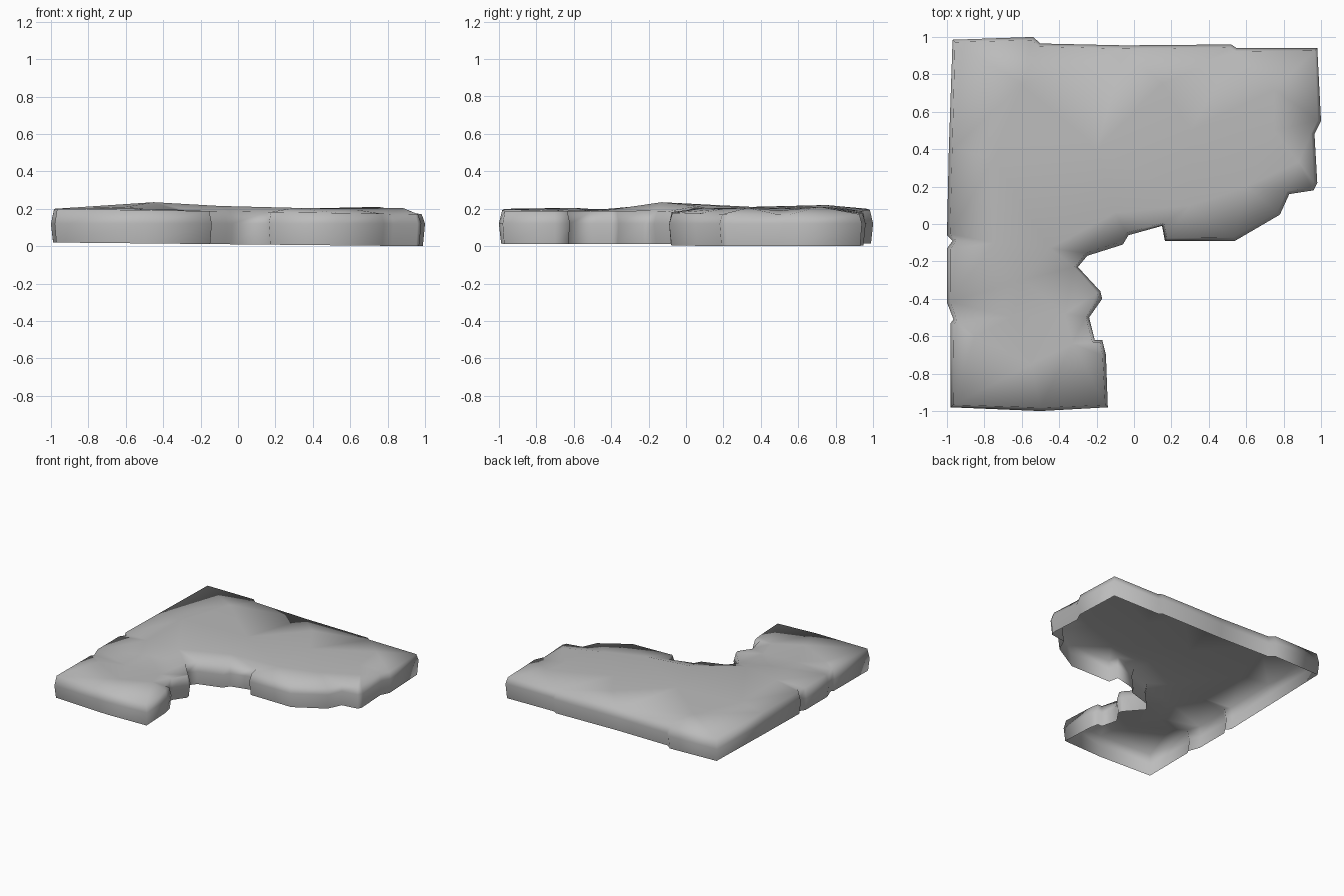
import bpy, bmesh
from mathutils import Vector
from mathutils.geometry import delaunay_2d_cdt

if "Cube" in bpy.data.objects:
    bpy.data.objects.remove(bpy.data.objects["Cube"], do_unlink=True)

# Footprint of the slab, counter-clockwise from the front corner
OUTLINE = [
    (-.98, -.98), (-.5, -1), (-.14, -.98), (-.15, -.7), (-.17, -.62),
    (-.21, -.62), (-.24, -.5), (-.17, -.4), (-.18, -.36), (-.3, -.23),
    (-.25, -.17), (-.06, -.11), (-.03, -.06), (.15, -.01), (.165, -.09),
    (.54, -.09), (.78, .05), (.83, .16), (.96, .18), (.98, .22),
    (.965, .48), (1, .55), (.98, .94), (.55, .94), (.52, .96),
    (-.05, .955), (-.5, .965), (-.54, 1), (-.97, .985), (-.99, .4),
    (-1, -.06), (-.97, -.09), (-1, -.13), (-1, -.42), (-.965, -.51), (-.98, -.53),
]

# Humps and hollows of the worn top
BUMPS = [
    (-.55, -.75, .2), (-.33, -.64, .195), (-.85, -.6, .205), (-.65, -.5, .185),
    (-.37, -.48, .185), (-.6, -.3, .21), (-.75, -.1, .215), (-.45, -.13, .235),
    (-.1, .06, .215), (-.75, .35, .21), (-.2, .4, .2), (.3, .1, .205),
    (.6, .2, .2), (.3, .5, .2), (.75, .5, .19), (.75, .72, .21),
    (.15, .75, .21), (-.6, .75, .22), (.88, .33, .205),
]


def outward(i):
    """Outward direction at one outline corner."""
    before, here, after = (Vector(OUTLINE[(i + k) % len(OUTLINE)]) for k in (-1, 0, 1))
    along = (here - before).normalized() + (after - here).normalized()
    return Vector((along.y, -along.x)).normalized()


def ring(bm, inset, height):
    """One loop of wall vertices; height is a rule of x."""
    verts = []
    for i, point in enumerate(OUTLINE):
        p = Vector(point) - outward(i) * inset
        verts.append(bm.verts.new((p.x, p.y, height(p.x))))
    return verts


bm = bmesh.new()

# Side walls, left open underneath
rings = [
    ring(bm, .012, lambda x: .01 - .01 * min(x + .02, 1)),
    ring(bm, 0, lambda x: .12),
    ring(bm, .018, lambda x: .185 - .015 * x),
]
count = len(OUTLINE)
for low, high in zip(rings, rings[1:]):
    for i in range(count):
        j = (i + 1) % count
        bm.faces.new((low[i], low[j], high[j], high[i]))

# Uneven top joined to the upper rim
top = rings[-1] + [bm.verts.new(p) for p in BUMPS]
flat = [v.co.to_2d() for v in top]
rim = [(i, (i + 1) % count) for i in range(count)]
points, _, tris, origin, _, _ = delaunay_2d_cdt(flat, rim, [], 1, 1e-5)
for tri in tris:
    bm.faces.new([top[origin[k][0]] for k in tri])

for face in bm.faces:
    face.smooth = True
lowest = min(v.co.z for v in bm.verts)
bmesh.ops.translate(bm, verts=bm.verts, vec=(0, 0, -lowest))

mesh = bpy.data.meshes.new("stone_slab")
bm.to_mesh(mesh)
bm.free()
slab = bpy.data.objects.new("stone_slab", mesh)
bpy.context.collection.objects.link(slab)

# Plain grey stone
stone = bpy.data.materials.new("grey_stone")
stone.use_nodes = True
grey = (.5, .5, .5, 1)
stone.diffuse_color = grey
stone.node_tree.nodes["Principled BSDF"].inputs["Base Color"].default_value = grey
mesh.materials.append(stone)
